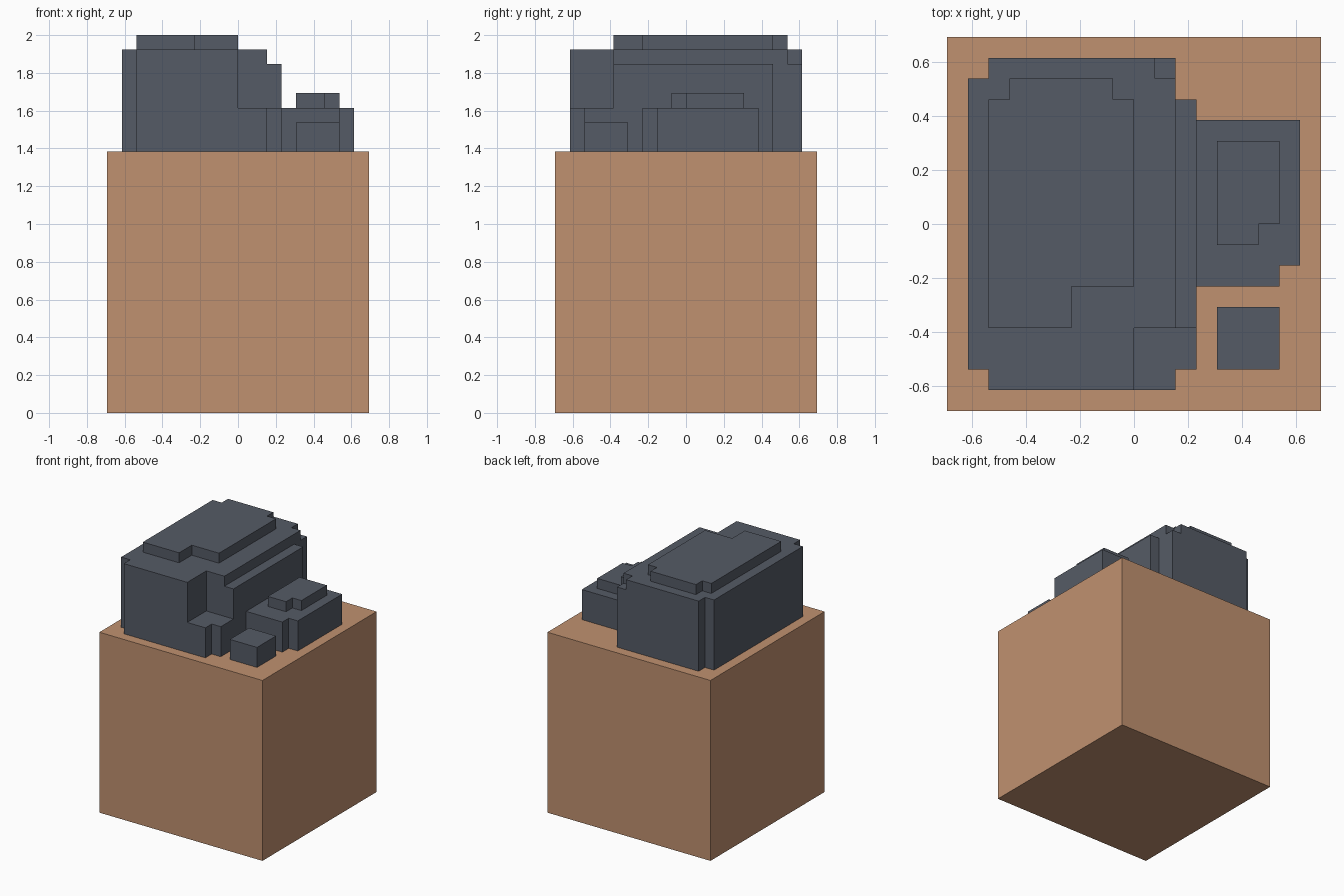
import bpy
import bmesh

cube = bpy.data.objects.get("Cube")
if cube:
    bpy.data.objects.remove(cube, do_unlink=True)

U = 1 / 13          # block unit: the model is 26 units tall
GROUND = 18         # top of the earth block, in units


def make_material(name, colour):
    mat = bpy.data.materials.new(name)
    mat.use_nodes = True
    mat.diffuse_color = colour
    bsdf = next(n for n in mat.node_tree.nodes if n.type == 'BSDF_PRINCIPLED')
    bsdf.inputs["Base Color"].default_value = colour
    bsdf.inputs["Roughness"].default_value = 0.9
    return mat


def prism(name, outline, z0, z1, mat):
    """Extrude a plan outline (counter-clockwise, in units) from z0 to z1."""
    bm = bmesh.new()
    base = bm.faces.new([bm.verts.new((x * U, y * U, z0 * U)) for x, y in outline])
    top = bmesh.ops.extrude_face_region(bm, geom=[base], use_keep_orig=True)["geom"]
    bmesh.ops.translate(bm, vec=(0, 0, (z1 - z0) * U),
                        verts=[v for v in top if isinstance(v, bmesh.types.BMVert)])
    bmesh.ops.recalc_face_normals(bm, faces=bm.faces)
    mesh = bpy.data.meshes.new(name)
    bm.to_mesh(mesh)
    bm.free()
    mesh.materials.append(mat)
    obj = bpy.data.objects.new(name, mesh)
    bpy.context.collection.objects.link(obj)
    return obj


def rect(x0, y0, x1, y1):
    return [(x0, y0), (x1, y0), (x1, y1), (x0, y1)]


earth = make_material("tan earth", (0.527, 0.283, 0.162, 1))
stone = make_material("slate grey stone", (0.091, 0.105, 0.133, 1))

# Earth block
prism("earth_block", rect(-9, -9, 9, 9), 0, GROUND, earth)

# Large boulder, in stacked layers; the left side outline is shared
left_side = [(-7, 8), (-7, 7), (-8, 7), (-8, -7), (-7, -7), (-7, -8)]
prism("boulder_foot", left_side + [(2, -8), (2, -7), (3, -7), (3, 6), (2, 6), (2, 8)],
      GROUND - 0.5, 21, stone)
prism("boulder_body", left_side + [(0, -8), (0, -5), (3, -5), (3, 6), (2, 6), (2, 8)],
      21, 24, stone)
prism("boulder_shoulder", left_side + [(0, -8), (0, -5), (2, -5), (2, 7), (1, 7), (1, 8)],
      24, 25, stone)
prism("boulder_cap", [(-7, -5), (-3, -5), (-3, -3), (0, -3), (0, 6), (-1, 6),
                      (-1, 7), (-6, 7), (-6, 6), (-7, 6)], 25, 26, stone)

# Medium rock beside the boulder
prism("medium_rock", [(3, -3), (7, -3), (7, -2), (8, -2), (8, 5), (3, 5)],
      GROUND - 0.5, 21, stone)
prism("medium_rock_cap", [(4, -1), (6, -1), (6, 0), (7, 0), (7, 4), (4, 4)],
      21, 22, stone)

# Small rock at the front
prism("small_rock", rect(4, -7, 7, -4), GROUND - 0.5, 20, stone)
